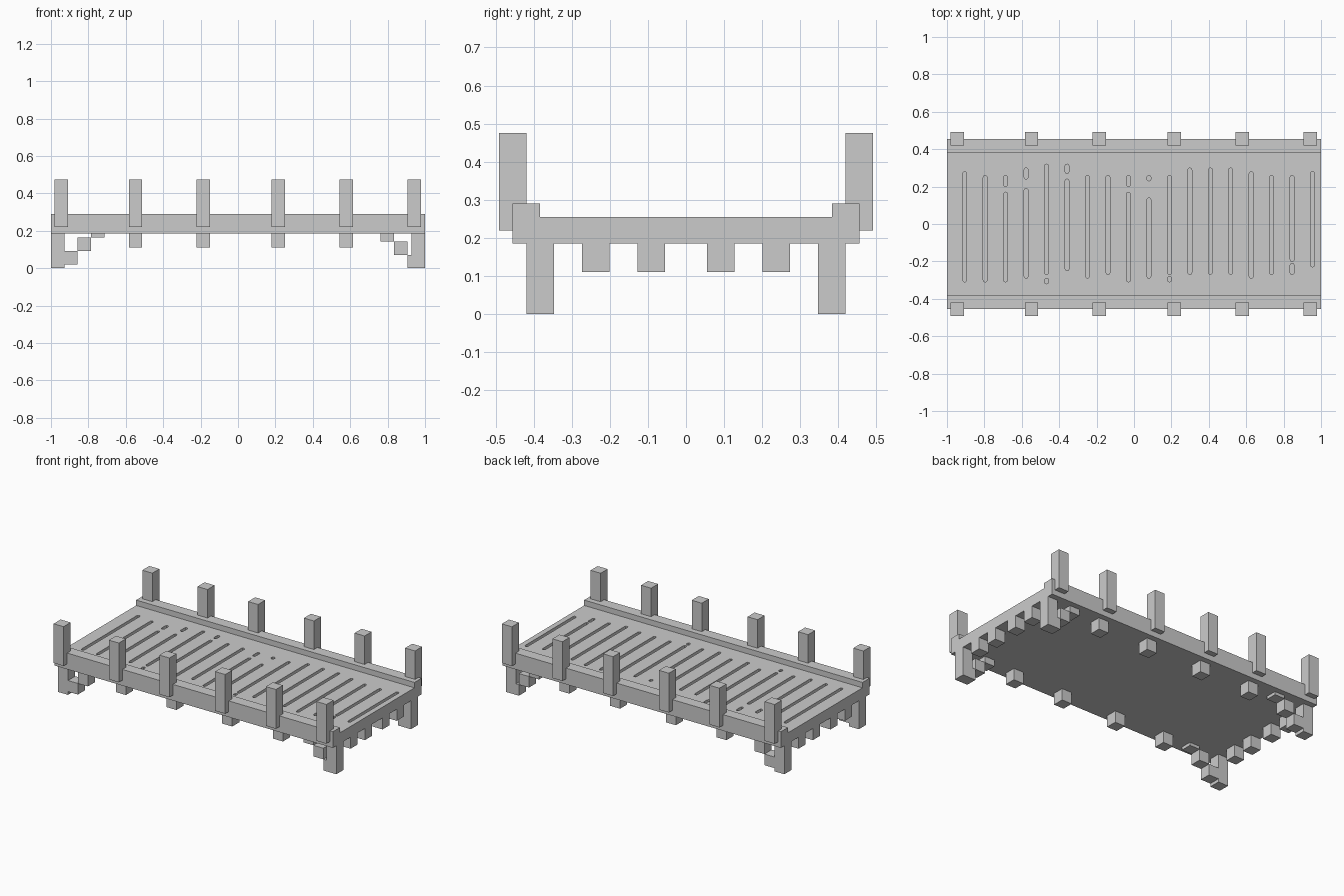
import bpy, bmesh, math
from mathutils import Matrix, Vector

cube = bpy.data.objects.get("Cube")
if cube:
    bpy.data.objects.remove(cube, do_unlink=True)


def make_object(name, bm):
    bmesh.ops.recalc_face_normals(bm, faces=bm.faces)
    mesh = bpy.data.meshes.new(name)
    bm.to_mesh(mesh)
    bm.free()
    obj = bpy.data.objects.new(name, mesh)
    bpy.context.collection.objects.link(obj)
    return obj


def box(name, x, y, z):
    """Box from (low, high) pairs on each axis."""
    bm = bmesh.new()
    size = [b - a for a, b in (x, y, z)]
    mid = Vector([(a + b) / 2 for a, b in (x, y, z)])
    bmesh.ops.create_cube(bm, size=1, matrix=Matrix.Translation(mid) @ Matrix.Diagonal((*size, 1)))
    return make_object(name, bm)


def around(c):
    return (c - BLOCK / 2, c + BLOCK / 2)


def add_slot(bm, x, y0, y1, z0, z1):
    """Slot-shaped prism with rounded ends."""
    r = SLOT_WIDTH / 2
    ring = []
    for cy, start in ((y1 - r, 0), (y0 + r, math.pi)):
        for i in range(5):
            a = start + math.pi * i / 4
            ring.append(bm.verts.new((x + r * math.cos(a), cy + r * math.sin(a), z0)))
    base = bm.faces.new(ring)
    top = bmesh.ops.extrude_face_region(bm, geom=[base])
    verts = [v for v in top["geom"] if isinstance(v, bmesh.types.BMVert)]
    bmesh.ops.translate(bm, verts=verts, vec=(0, 0, z1 - z0))


BLOCK = 0.072
SLOT_WIDTH = 0.021
UNDER, DECK_TOP, BEAM_TOP = 0.185, 0.255, 0.29

# Deck board
deck = box("deck", (-1, 1), (-0.385, 0.385), (UNDER, DECK_TOP))

# Plank grooves: ends in hundredths, left to right, one or two runs each
grooves = [
    [(-31, 28)], [(-31, 26)], [(-31, 17), (20, 26)], [(-29, 19), (24, 30)],
    [(-27, 32), (-32, -29)], [(-25, 24), (27, 32)], [(-29, 26)], [(-27, 26)],
    [(-31, 17), (20, 26)], [(-29, 14), (23, 26)], [(-27, 26), (-31, -28)],
    [(-27, 30)], [(-27, 30)], [(-27, 30)], [(-29, 28)], [(-27, 26)],
    [(-20, 26), (-27, -21)], [(-23, 28)],
]
cut = bmesh.new()
for i, runs in enumerate(grooves):
    for lo, hi in runs:
        add_slot(cut, -0.905 + i * 0.1094, lo / 100, hi / 100, DECK_TOP - 0.036, DECK_TOP + 0.02)
cutter = make_object("groove_cutter", cut)
cutter.hide_render = True
mod = deck.modifiers.new("grooves", "BOOLEAN")
mod.operation = "DIFFERENCE"
mod.solver = "EXACT"
mod.object = cutter
graph = bpy.context.evaluated_depsgraph_get()
carved = bpy.data.meshes.new_from_object(deck.evaluated_get(graph))
deck.modifiers.clear()
deck.data = carved
bpy.data.objects.remove(cutter, do_unlink=True)

post_x = (-0.945, -0.548, -0.185, 0.216, 0.58, 0.943)

for side, s in (("front", -1), ("back", 1)):
    def span(a, b):
        return tuple(sorted((s * a, s * b)))

    # Edge beam and rail posts
    box(f"{side}_beam", (-1, 1), span(0.383, 0.455), (UNDER, BEAM_TOP))
    for i, x in enumerate(post_x):
        box(f"{side}_post_{i}", around(x), span(0.419, 0.491), (0.22, 0.475))

    # Joist ends under the edge
    row = span(0.346, 0.419)
    for i, x in enumerate(post_x[1:-1]):
        box(f"{side}_joist_{i}", around(x), row, (0.11, UNDER))

    # Corner legs
    box(f"{side}_right_leg", (-1, -1 + BLOCK), row, (0, UNDER))
    box(f"{side}_left_leg", (1 - BLOCK, 1), row, (0, UNDER))

    # Stepped braces climbing from the legs to the deck
    for end, sign, start, z0 in (("right", -1, 0.929, 0.021), ("left", 1, 0.979, 0)):
        for k in range(3):
            outer = sign * (start - k * BLOCK)
            inner = outer - sign * BLOCK
            low = z0 + k * BLOCK
            box(f"{side}_{end}_brace_{k}", (min(outer, inner), max(outer, inner)), row,
                (low, min(low + BLOCK, UNDER)))

# Joist ends under the two short edges
for end, x in (("right", (-1, -1 + BLOCK)), ("left", (1 - BLOCK, 1))):
    for i, y in enumerate((-0.237, -0.091, 0.091, 0.237)):
        box(f"{end}_end_joist_{i}", x, around(y), (0.11, UNDER))
